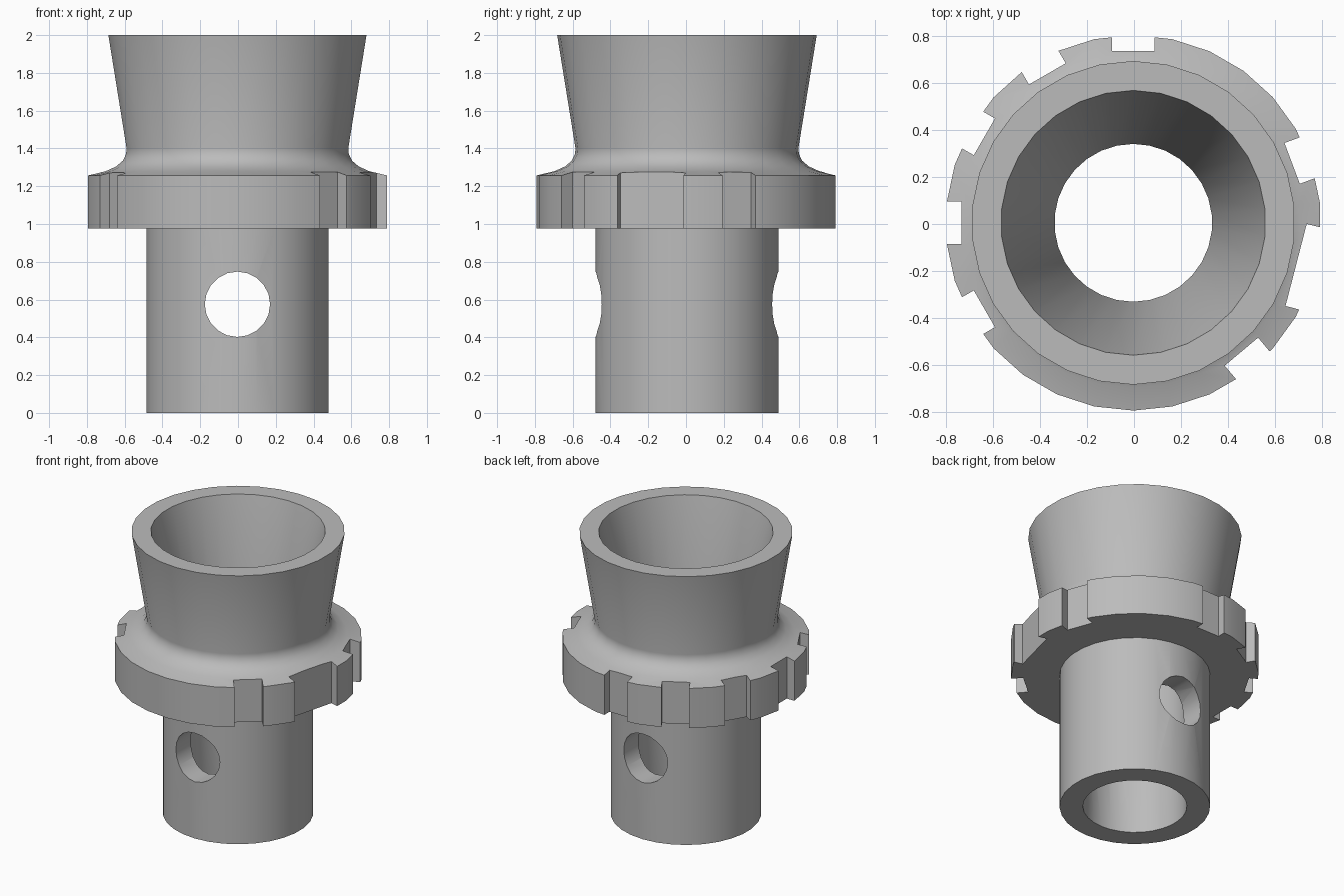
import bpy, bmesh, math
from mathutils import Vector, Matrix

if "Cube" in bpy.data.objects:
    bpy.data.objects.remove(bpy.data.objects["Cube"], do_unlink=True)

AXIS = Vector((-0.003, 0.005, 0))
SIDES = 30

metal = bpy.data.materials.new("plain grey")
metal.use_nodes = True
metal.diffuse_color = (0.5, 0.5, 0.5, 1)
metal.node_tree.nodes["Principled BSDF"].inputs["Base Color"].default_value = metal.diffuse_color


def make_object(name, bm):
    bmesh.ops.recalc_face_normals(bm, faces=bm.faces)
    mesh = bpy.data.meshes.new(name)
    bm.to_mesh(mesh)
    bm.free()
    mesh.materials.append(metal)
    obj = bpy.data.objects.new(name, mesh)
    bpy.context.collection.objects.link(obj)
    return obj


def revolve(name, profile):
    """Turn a closed (radius, height) profile around the axis."""
    bm = bmesh.new()
    rings = []
    for i in range(SIDES):
        a = math.pi / 2 + math.tau * i / SIDES
        rings.append([bm.verts.new(AXIS + Vector((r * math.cos(a), r * math.sin(a), z)))
                      for r, z in profile])
    n = len(profile)
    for i in range(SIDES):
        here, after = rings[i], rings[(i + 1) % SIDES]
        for j in range(n):
            k = (j + 1) % n
            bm.faces.new((here[j], after[j], after[k], here[k]))
    return make_object(name, bm)


def cut(body, cutter):
    """Subtract the cutter from the body, then discard it."""
    cutter.hide_render = True
    mod = body.modifiers.new(cutter.name, "BOOLEAN")
    mod.operation, mod.solver, mod.object = "DIFFERENCE", "EXACT", cutter
    bpy.context.view_layer.objects.active = body
    bpy.ops.object.modifier_apply(modifier=mod.name)
    bpy.data.objects.remove(cutter, do_unlink=True)


# Tube, collar, fillet and flared cup, with a tapered bore
tube = [(0.335, 0), (0.485, 0), (0.485, 0.975)]
collar = [(0.797, 0.975), (0.797, 1.257)]
fillet = [(0.70, 1.28), (0.645, 1.305), (0.61, 1.335), (0.593, 1.37), (0.59, 1.40)]
cup = [(0.687, 2.0), (0.562, 2.0), (0.335, 1.05)]
body = revolve("flared_socket", tube + collar + fillet + cup)

# Notches round the collar: angle, floor distance, width
notches = [(a, 0.73, 0.18) for a in (90, 120, 150, 180, 210)]
notches += [(20.5, 0.72, 0.185), (-14.5, 0.714, 0.36), (-50, 0.714, 0.185)]
for angle, floor, width in notches:
    bm = bmesh.new()
    bmesh.ops.create_cube(bm, size=1, matrix=(
        Matrix.Translation(AXIS) @ Matrix.Rotation(math.radians(angle), 4, "Z")
        @ Matrix.Translation((floor + 0.15, 0, 1.15))
        @ Matrix.Diagonal((0.3, width, 0.5, 1))))
    cut(body, make_object("notch_cutter", bm))

# Cross hole through the front and back of the tube
bm = bmesh.new()
bmesh.ops.create_cone(bm, cap_ends=True, segments=20, radius1=0.173, radius2=0.173, depth=2,
                      matrix=Matrix.Translation(AXIS + Vector((0, 0, 0.575)))
                      @ Matrix.Rotation(math.pi / 2, 4, "X"))
cut(body, make_object("cross_hole_cutter", bm))

# Smooth round walls with crisp rims
bpy.ops.object.select_all(action="DESELECT")
body.select_set(True)
bpy.context.view_layer.objects.active = body
bpy.ops.object.shade_smooth_by_angle(angle=math.radians(30))
